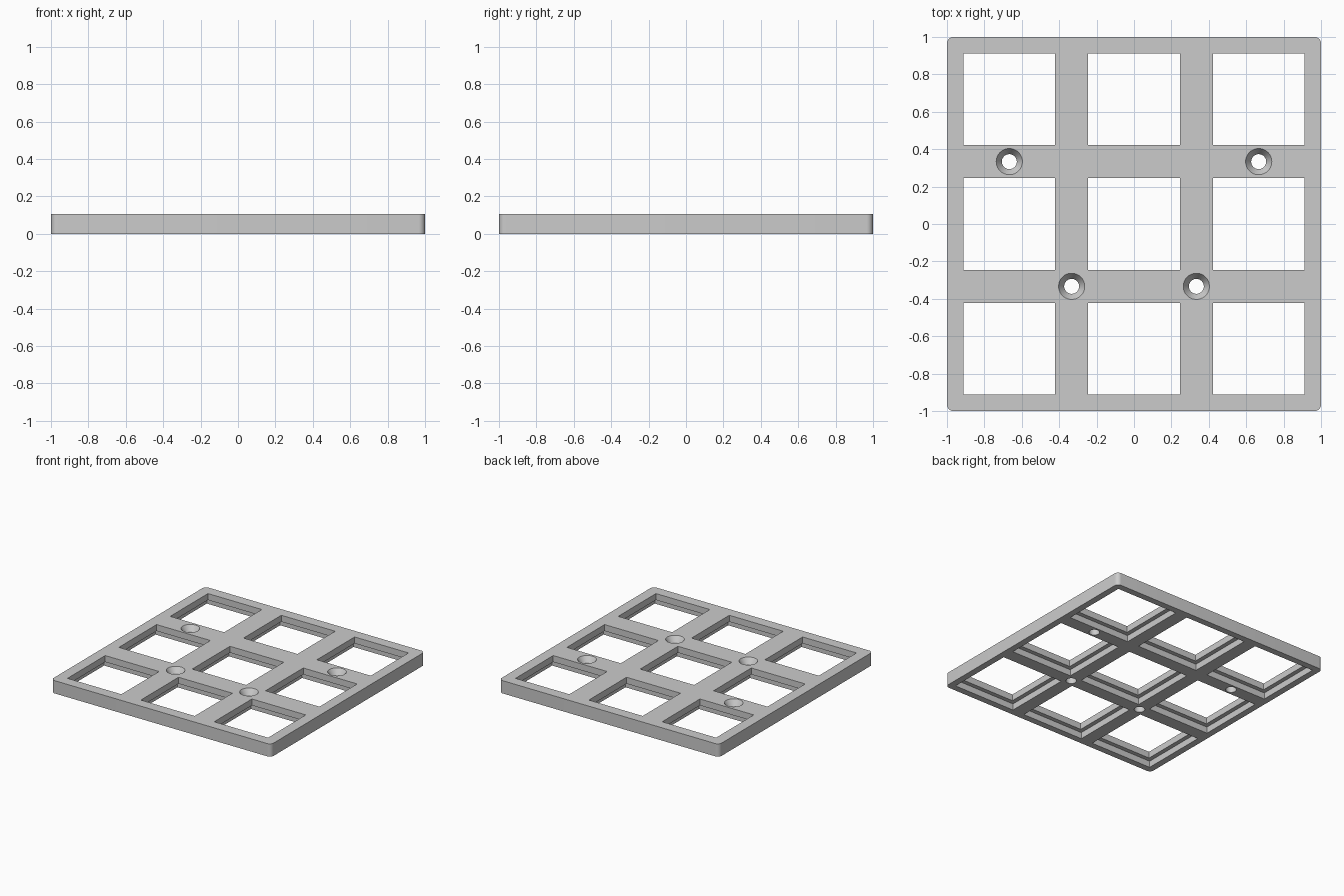
import bpy, bmesh, math

PITCH = 2 / 3          # spacing of the openings
HEIGHT = 0.105         # plate thickness
LEDGE = 0.052          # height of the step inside each opening
OPENING = 0.49         # opening width at the top
RECESS = 0.56          # opening width underneath

if "Cube" in bpy.data.objects:
    bpy.data.objects.remove(bpy.data.objects["Cube"])

grey = bpy.data.materials.new("plain grey")
grey.use_nodes = True
colour = (0.6, 0.6, 0.6, 1)
grey.diffuse_color = colour
grey.node_tree.nodes["Principled BSDF"].inputs["Base Color"].default_value = colour


def finish(name, bm):
    mesh = bpy.data.meshes.new(name)
    bm.to_mesh(mesh)
    bm.free()
    mesh.materials.append(grey)
    obj = bpy.data.objects.new(name, mesh)
    bpy.context.collection.objects.link(obj)
    return obj


def box(bm, x, y, width, low, high):
    verts = bmesh.ops.create_cube(bm, size=1)["verts"]
    for v in verts:
        v.co = (x + v.co.x * width, y + v.co.y * width,
                (low + high) / 2 + v.co.z * (high - low))


def lathe(bm, x, y, profile, sides=48):
    rings = [[bm.verts.new((x + r * math.cos(a), y + r * math.sin(a), z))
              for a in (2 * math.pi * i / sides for i in range(sides))]
             for r, z in profile]
    for low, high in zip(rings, rings[1:]):
        for i in range(sides):
            j = (i + 1) % sides
            bm.faces.new((low[i], low[j], high[j], high[i]))
    bm.faces.new(rings[0][::-1])
    bm.faces.new(rings[-1])


def cut(target, name, bm):
    cutter = finish(name, bm)
    cutter.hide_render = True
    mod = target.modifiers.new(name, "BOOLEAN")
    mod.operation = "DIFFERENCE"
    mod.solver = "EXACT"
    mod.object = cutter
    bpy.context.view_layer.objects.active = target
    bpy.ops.object.modifier_apply(modifier=name)
    bpy.data.objects.remove(cutter)


# Plate with rounded upright corners
bm = bmesh.new()
box(bm, 0, 0, 2, 0, HEIGHT)
upright = [e for e in bm.edges if abs(e.verts[0].co.z - e.verts[1].co.z) > 0.01]
bmesh.ops.bevel(bm, geom=upright, offset=0.035, segments=8, profile=0.5, affect="EDGES")
plate = finish("grid_plate", bm)

# Nine square openings, wider below the ledge
cells = [(i * PITCH, j * PITCH) for i in (-1, 0, 1) for j in (-1, 0, 1)]
for name, width, low, high in (("openings", OPENING, -0.1, 0.2),
                               ("recesses", RECESS, -0.1, LEDGE)):
    bm = bmesh.new()
    for x, y in cells:
        box(bm, x, y, width, low, high)
    cut(plate, name, bm)

# Four countersunk screw holes
bm = bmesh.new()
for side in (-1, 1):
    for x, y in ((PITCH, PITCH / 2), (PITCH / 2, -PITCH / 2)):
        lathe(bm, side * x, y, [(0.04, -0.1), (0.04, HEIGHT - 0.045),
                                (0.07, HEIGHT), (0.07, 0.2)])
cut(plate, "screw_holes", bm)

# Smooth the rounded surfaces, keep the edges sharp
bpy.ops.object.select_all(action="DESELECT")
plate.select_set(True)
bpy.context.view_layer.objects.active = plate
bpy.ops.object.shade_smooth_by_angle(angle=math.radians(30))
